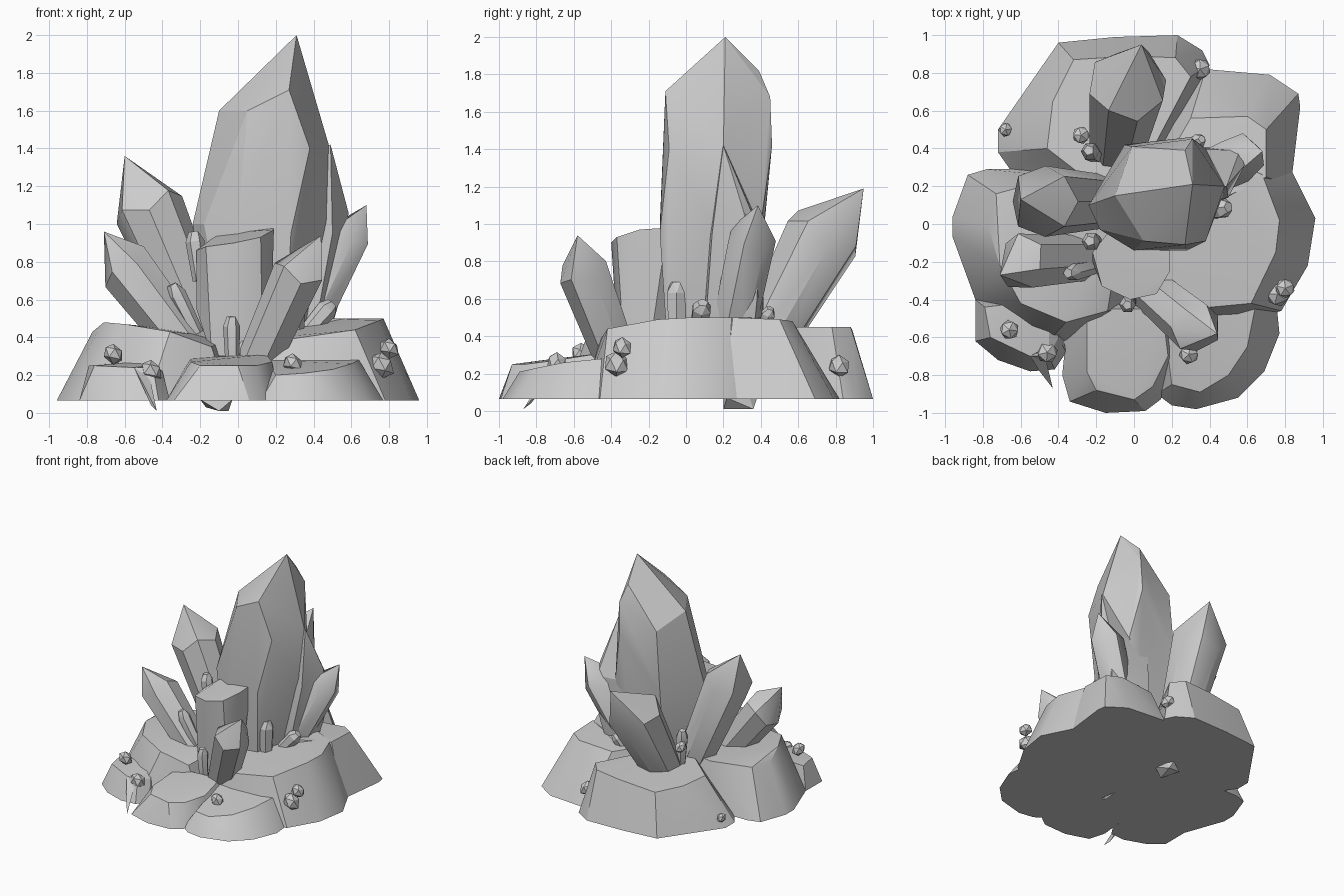
import bpy, bmesh, math
from mathutils import Vector

stone = bpy.data.materials.new("pale grey stone")
stone.diffuse_color = (0.6, 0.6, 0.6, 1)


def hull(name, pts, smooth=20):
    """Closed faceted solid around a handful of points."""
    bm = bmesh.new()
    for p in pts:
        bm.verts.new(p)
    bmesh.ops.convex_hull(bm, input=bm.verts[:])
    loose = [v for v in bm.verts if not v.link_faces]
    bmesh.ops.delete(bm, geom=loose, context='VERTS')
    bmesh.ops.dissolve_limit(bm, angle_limit=math.radians(3), verts=bm.verts[:], edges=bm.edges[:])
    bmesh.ops.recalc_face_normals(bm, faces=bm.faces[:])
    me = bpy.data.meshes.new(name)
    bm.to_mesh(me)
    bm.free()
    me.materials.append(stone)
    for f in me.polygons:
        f.use_smooth = True
    me.set_sharp_from_angle(angle=math.radians(smooth))
    ob = bpy.data.objects.new(name, me)
    bpy.context.collection.objects.link(ob)
    return ob


def ring(c, axis, r, n, rot=0.0, wobble=0.0):
    """Polygon ring around an axis, with alternate corners pushed along it."""
    axis = Vector(axis).normalized()
    u = axis.cross(Vector((0, 1, 0.01))).normalized()
    v = axis.cross(u)
    out = []
    for i in range(n):
        a = rot + 2 * math.pi * i / n
        out.append(Vector(c) + (u * math.cos(a) + v * math.sin(a)) * r
                   + axis * wobble * (1 if i % 2 else -1))
    return out


def crystal(name, base, shoulder, tip, r0, r1, n=6, rot=0.3):
    """Shaft that widens to the shoulder and ends in a point."""
    b, s = Vector(base), Vector(shoulder)
    ax = s - b
    hull(name, ring(b, ax, r0, n, rot) + ring(s, ax, r1, n, rot, r1 * 0.15) + [Vector(tip)], 35)


def rock(name, foot, top):
    hull(name, [(x, y, 0.065) for x, y in foot] + top, 28)


# base rocks
rock("right_rock",
     [(0.84, 0.27), (0.96, 0.03), (0.92, -0.22), (0.78, -0.46), (0.45, -0.55),
      (0.0, -0.5), (-0.1, 0.2), (0.3, 0.5), (0.7, 0.5)],
     [(0.68, 0.26, 0.5), (0.77, 0.02, 0.5), (0.75, -0.15, 0.49), (0.62, -0.42, 0.44),
      (0.2, -0.46, 0.38), (0.0, -0.35, 0.38), (0.0, 0.2, 0.42), (0.4, 0.4, 0.5)])
rock("back_right_rock",
     [(0.38, 0.82), (0.72, 0.79), (0.87, 0.69), (0.88, 0.62), (0.83, 0.2), (0.3, 0.0), (0.1, 0.5)],
     [(0.7, 0.25, 0.5), (0.7, 0.5, 0.49), (0.6, 0.57, 0.48), (0.3, 0.56, 0.46),
      (0.15, 0.3, 0.45), (0.4, 0.1, 0.5)])
rock("back_rock",
     [(-0.72, 0.5), (-0.72, 0.38), (-0.65, 0.28), (-0.4, 0.96), (-0.1, 0.99), (0.23, 1.0),
      (0.36, 0.92), (0.4, 0.84), (0.2, 0.4), (-0.1, 0.1)],
     [(-0.46, 0.4, 0.4), (-0.43, 0.65, 0.4), (-0.32, 0.87, 0.4), (0.0, 0.89, 0.43),
      (0.22, 0.88, 0.45), (0.3, 0.78, 0.45), (0.1, 0.4, 0.45), (-0.2, 0.2, 0.44)])
rock("left_rock",
     [(-0.96, 0.04), (-0.96, -0.07), (-0.88, 0.26), (-0.78, 0.29), (-0.3, 0.3), (-0.84, -0.4),
      (-0.48, -0.65), (-0.3, -0.6), (-0.05, -0.45), (0.0, 0.2)],
     [(-0.73, 0.16, 0.45), (-0.77, -0.02, 0.43), (-0.71, -0.22, 0.48), (-0.6, -0.42, 0.47),
      (-0.36, -0.52, 0.43), (-0.14, -0.46, 0.35), (-0.05, 0.1, 0.4), (-0.4, 0.25, 0.45)])
rock("front_left_rock",
     [(-0.84, -0.4), (-0.84, -0.62), (-0.72, -0.72), (-0.55, -0.78), (-0.42, -0.77),
      (-0.36, -0.68), (-0.4, -0.4)],
     [(-0.79, -0.44, 0.25), (-0.76, -0.6, 0.25), (-0.55, -0.7, 0.24), (-0.45, -0.7, 0.24),
      (-0.4, -0.6, 0.22), (-0.45, -0.4, 0.28)])
rock("front_rock",
     [(-0.38, -0.8), (-0.34, -0.94), (-0.15, -1.0), (0.06, -0.99), (0.14, -0.93), (0.22, -0.75),
      (0.24, -0.4), (-0.34, -0.4)],
     [(-0.25, -0.78, 0.27), (-0.2, -0.88, 0.25), (0.0, -0.93, 0.25), (0.1, -0.86, 0.25),
      (0.18, -0.7, 0.27), (0.15, -0.45, 0.31), (-0.25, -0.45, 0.29)])
rock("front_right_rock",
     [(0.12, -0.9), (0.2, -0.96), (0.33, -0.98), (0.55, -0.92), (0.69, -0.78), (0.77, -0.58),
      (0.75, -0.38), (0.1, -0.4)],
     [(0.2, -0.85, 0.2), (0.35, -0.89, 0.21), (0.5, -0.8, 0.23), (0.6, -0.65, 0.26),
      (0.64, -0.45, 0.28), (0.15, -0.45, 0.28)])

# tall main crystal
hull("main_crystal", [
    (0.31, 0.21, 2.0), (-0.1, 0.15, 1.6), (0.05, -0.09, 1.6), (0.27, -0.11, 1.71),
    (0.38, -0.09, 1.4), (0.48, 0.2, 1.42), (0.27, 0.39, 1.82), (0.31, 0.45, 1.68),
    (0.3, 0.46, 1.42), (-0.01, 0.41, 1.5), (-0.24, 0.1, 1.0), (-0.18, -0.03, 1.0),
    (0.0, -0.14, 1.0), (0.28, -0.14, 0.95), (0.47, 0.15, 1.0), (0.38, 0.4, 1.0),
    (-0.05, 0.42, 1.0), (-0.16, 0.1, 0.35), (-0.05, -0.1, 0.35), (0.25, -0.1, 0.35),
    (0.36, 0.15, 0.35), (0.25, 0.35, 0.35), (-0.05, 0.35, 0.35)])

# fin fused to the right of the main crystal
hull("side_crystal", [
    (0.49, 0.2, 1.42), (0.35, 0.17, 1.4), (0.585, 0.31, 1.06), (0.56, 0.39, 0.97),
    (0.5, 0.14, 0.95), (0.3, 0.1, 0.9), (0.2, 0.4, 1.0), (0.54, 0.38, 0.6),
    (0.4, 0.1, 0.4), (0.48, 0.36, 0.4), (0.2, 0.42, 0.4), (0.2, 0.1, 0.4)])

# pointed crystals leaning outwards
for name, b, s, t, r0, r1, n, rot in [
    ("left_crystal", (-0.14, 0.12, 0.3), (-0.48, 0.12, 1.1), (-0.6, 0.13, 1.36), 0.14, 0.188, 8, 0.0),
    ("front_left_crystal", (-0.21, -0.18, 0.27), (-0.6, -0.2, 0.775), (-0.71, -0.27, 0.96), 0.12, 0.15, 7, 0.2),
    ("front_right_crystal", (0.08, -0.34, 0.2), (0.33, -0.55, 0.755), (0.44, -0.58, 0.94), 0.115, 0.14, 7, 0.0),
    ("right_crystal", (0.3, 0.23, 0.35), (0.565, 0.35, 0.92), (0.68, 0.385, 1.1), 0.12, 0.13, 7, 0.1),
    ("back_crystal", (-0.1, 0.34, 0.22), (-0.03, 0.74, 0.95), (0.04, 0.95, 1.19), 0.14, 0.21, 8, 0.2),
]:
    crystal(name, b, s, t, r0, r1, n, rot)

# broken blunt crystal in front
hull("blunt_crystal", [
    (-0.22, -0.15, 0.86), (-0.17, -0.33, 0.88), (-0.02, -0.4, 0.9), (0.12, -0.37, 0.93),
    (0.19, -0.25, 0.97), (0.19, -0.1, 0.98), (-0.1, 0.0, 0.95), (-0.22, -0.2, 0.55),
    (-0.14, -0.33, 0.3), (0.0, -0.36, 0.3), (0.13, -0.33, 0.3), (0.17, -0.2, 0.3), (0.0, 0.0, 0.3)], 32)

# crystal root poking out underneath
hull("crystal_root", [
    (-0.2, 0.2, 0.07), (-0.17, 0.34, 0.03), (-0.1, 0.2, 0.01), (-0.05, 0.36, 0.01),
    (-0.03, 0.22, 0.07), (-0.08, 0.38, 0.07), (-0.15, 0.25, 0.2), (-0.04, 0.3, 0.2)])

# small sprouts between the crystals: foot, top, radius
for i, (b, t, r) in enumerate([
    ((-0.2, -0.1, 0.7), (-0.235, -0.09, 0.96), 0.05),
    ((-0.22, -0.23, 0.42), (-0.35, -0.26, 0.68), 0.05),
    ((-0.03, -0.41, 0.25), (-0.035, -0.43, 0.51), 0.045),
    ((0.36, 0.06, 0.42), (0.5, 0.09, 0.58), 0.055),
    ((0.28, 0.4, 0.4), (0.36, 0.45, 0.55), 0.04),
    ((-0.2, 0.36, 0.4), (-0.24, 0.39, 0.72), 0.05),
    ((0.3, -0.05, 0.4), (0.3, -0.05, 0.69), 0.06),
]):
    b, t = Vector(b), Vector(t)
    hull(f"sprout_{i + 1}", ring(b, t - b, r * 0.8, 6) + ring(b.lerp(t, 0.8), t - b, r, 6)
         + ring(t, t - b, r * 0.55, 5))

# little nuggets stuck to the rocks
for i, (c, r) in enumerate([
    ((0.76, -0.37, 0.25), 0.07), ((0.8, -0.34, 0.34), 0.055), ((0.29, -0.69, 0.26), 0.055),
    ((-0.66, -0.56, 0.31), 0.055), ((-0.46, -0.68, 0.22), 0.06), ((-0.28, 0.47, 0.62), 0.05),
    ((0.35, 0.82, 0.24), 0.06), ((-0.68, 0.5, 0.14), 0.04),
]):
    c = Vector(c)
    hull(f"nugget_{i + 1}", ring(c + Vector((0, 0, r * 0.5)), (0.2, 0.1, 1), r * 0.85, 5, i)
         + ring(c - Vector((0, 0, r * 0.4)), (0.2, 0.1, 1), r * 0.95, 5, i + 0.6)
         + [c + Vector((0, 0, r)), c - Vector((0, 0, r))])

# thin splinter at the front left
hull("splinter", [(-0.55, -0.7, 0.24), (-0.48, -0.66, 0.25), (-0.47, -0.78, 0.1),
                  (-0.5, -0.78, 0.15), (-0.43, -0.87, 0.01), (-0.46, -0.83, 0.04)])
